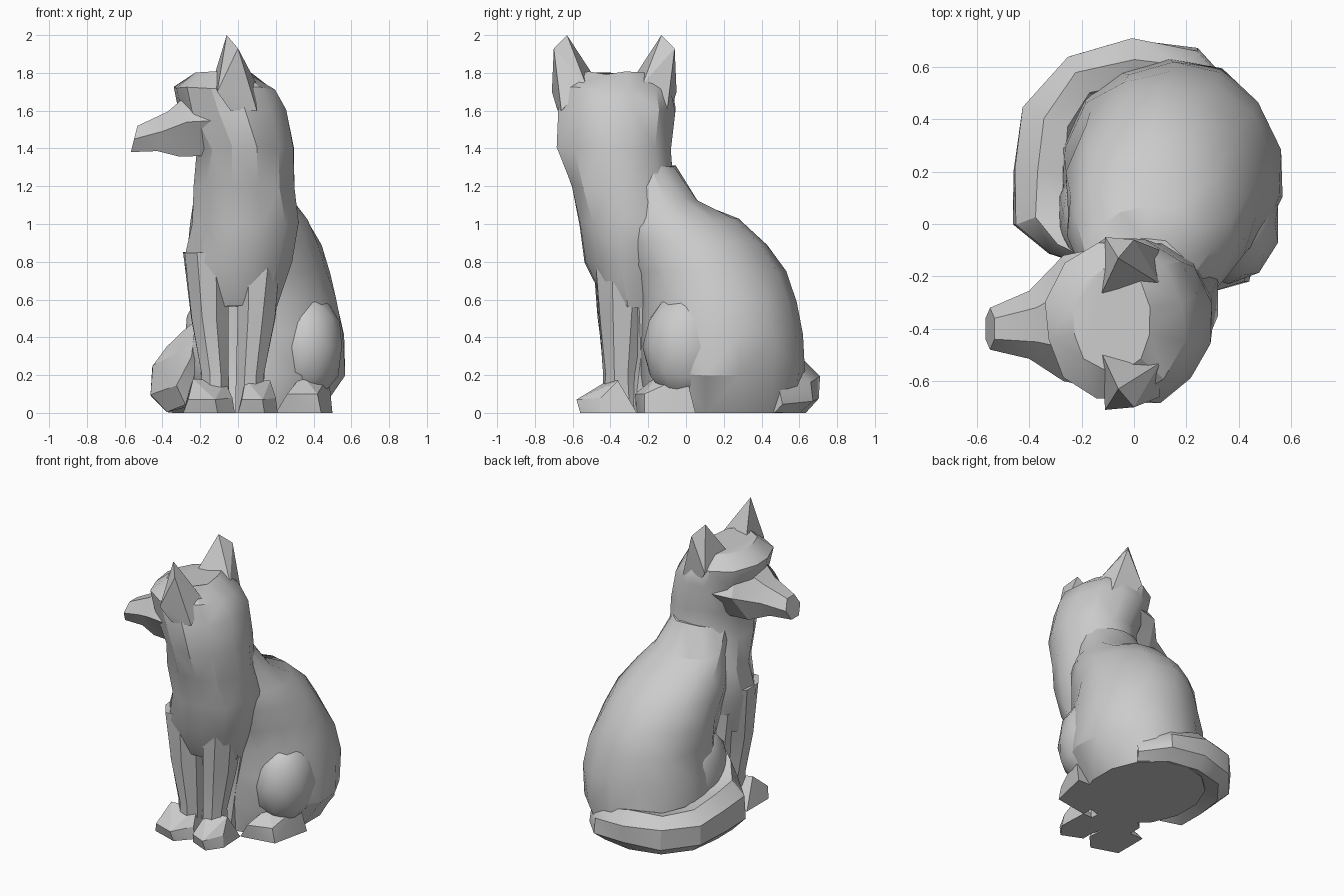
import bpy, bmesh, math, random
from mathutils import Vector

random.seed(4)
if "Cube" in bpy.data.objects:
    bpy.data.objects.remove(bpy.data.objects["Cube"])

grey = bpy.data.materials.new("plain grey")
grey.use_nodes = True
colour = (0.6, 0.6, 0.6, 1)
grey.diffuse_color = colour
grey.node_tree.nodes["Principled BSDF"].inputs["Base Color"].default_value = colour


def finish(name, bm, angle=32):
    bmesh.ops.recalc_face_normals(bm, faces=bm.faces)
    bmesh.ops.triangulate(bm, faces=[f for f in bm.faces if len(f.verts) == 4])
    mesh = bpy.data.meshes.new(name)
    bm.to_mesh(mesh)
    bm.free()
    mesh.materials.append(grey)
    ob = bpy.data.objects.new(name, mesh)
    bpy.context.collection.objects.link(ob)
    bpy.ops.object.select_all(action="DESELECT")
    ob.select_set(True)
    bpy.context.view_layer.objects.active = ob
    bpy.ops.object.shade_smooth_by_angle(angle=math.radians(angle))
    return ob


def loft(name, rings, sides, jitter=0.0, turn=0.5):
    """Skin elliptical rings given as centre, first axis, second axis."""
    bm = bmesh.new()
    loops = []
    for c, u, v in rings:
        loop = []
        for i in range(sides):
            a = 2 * math.pi * (i + turn) / sides
            p = Vector(c) + Vector(u) * math.cos(a) + Vector(v) * math.sin(a)
            if p.z > 0.01:
                p += Vector([random.uniform(-jitter, jitter) for _ in range(3)])
            p.z = max(p.z, 0)
            loop.append(bm.verts.new(p))
        loops.append(loop)
    for a, b in zip(loops, loops[1:]):
        for i in range(sides):
            j = (i + 1) % sides
            bm.faces.new((a[i], a[j], b[j], b[i]))
    bm.faces.new(loops[0])
    bm.faces.new(loops[-1])
    return finish(name, bm)


def column(name, rows, sides, jitter=0.0):
    """Stack of level rings: height, centre x, centre y, radius x, radius y."""
    return loft(name, [((x, y, z), (rx, 0, 0), (0, ry, 0))
                       for z, x, y, rx, ry in rows], sides, jitter)


def hull(name, points):
    bm = bmesh.new()
    for p in points:
        bm.verts.new(p)
    bmesh.ops.convex_hull(bm, input=bm.verts)
    return finish(name, bm, 20)


def ball(name, centre, radii):
    bm = bmesh.new()
    bmesh.ops.create_icosphere(bm, subdivisions=2, radius=1)
    for v in bm.verts:
        v.co = Vector([c + r * k for c, r, k in zip(centre, radii, v.co)])
        v.co.z = max(v.co.z, 0)
    return finish(name, bm)


# Seated rump and back
column("body", [(0, .08, .2, .36, .42), (.2, .14, .2, .43, .43),
                (.42, .15, .19, .42, .43), (.6, .14, .17, .39, .42),
                (.75, .11, .12, .38, .4), (.9, .09, .03, .35, .39),
                (1.02, .07, -.06, .3, .34), (1.12, .05, -.15, .25, .22),
                (1.3, .03, -.25, .2, .2)], 14, .012)

# Chest, neck and skull in one upright form
column("chest_and_head", [(.56, -.01, -.27, .22, .16), (.8, 0, -.29, .29, .26),
                          (1, .04, -.28, .3, .29), (1.2, .03, -.34, .27, .28),
                          (1.4, .04, -.38, .26, .31), (1.6, -.03, -.36, .29, .32),
                          (1.72, -.07, -.37, .27, .3),
                          (1.8, -.08, -.37, .15, .2)], 12, .01)

# Muzzle turned to the side
loft("muzzle", [((x, y, z), (0, w, 0), (.25 * h, 0, h)) for x, y, z, w, h in
                [(-.08, -.36, 1.55, .28, .22), (-.27, -.36, 1.54, .24, .21),
                 (-.4, -.385, 1.49, .13, .12), (-.55, -.4, 1.45, .08, .08)]], 6, 0, 0)

# Ears, mirrored across the middle of the head
for name, side in (("near_ear", -1), ("far_ear", 1)):
    hull(name, [(x, -.38 + side * y, z) for x, y, z in
                [(-.13, .1, 1.77), (.1, .15, 1.74), (-.06, .25, 2), (0, .32, 1.93),
                 (-.11, .33, 1.7), (.1, .28, 1.6), (-.04, .3, 1.6)]])

# Front legs and paws
for name, s, x in (("right_front", -1, -.12), ("left_front", 1, .06)):
    column(name + "_leg", [(0, x, -.34, .08, .11), (.2, x, -.34, .08, .1),
                           (.5, x + s * .035, -.34, .105, .13),
                           (.85, x + s * .05, -.33, .13, .17)], 8, .008)
    w = .13 if s < 0 else .1
    hull(name + "_paw", [(x + s * .04 + a * w, y, z) for a, y, z in
                         [(-1, -.26, 0), (1, -.26, 0), (1.1, -.46, 0), (-1, -.5, 0),
                          (.4, -.56, 0), (.3, -.58, .07), (-.8, -.53, .07),
                          (1, -.45, .08), (-.6, -.4, .18), (.7, -.36, .17)]])

# Filling behind the front legs
column("belly", [(0, -.03, -.22, .17, .14), (.3, -.01, -.2, .17, .1),
                 (.7, 0, -.2, .24, .14)], 8)

# Thighs and hind feet
ball("left_thigh", (.36, 0, .35), (.2, .23, .3))
ball("right_thigh", (-.16, .04, .35), (.13, .22, .31))
hull("left_hind_foot", [(.2, -.26, 0), (.44, -.22, 0), (.5, .05, 0), (.2, .05, 0),
                        (.26, -.27, .1), (.42, -.22, .1), (.34, -.15, .2),
                        (.48, 0, .2)])

# Tail wrapped along the ground with its tip rising by the flank
path = [(.36, .46, .08, .06, .08), (.2, .58, .11, .1, .12), (0, .61, .13, .11, .14),
        (-.2, .56, .13, .11, .14), (-.32, .4, .14, .12, .15),
        (-.35, .2, .16, .12, .16), (-.35, .03, .18, .12, .18),
        (-.27, -.07, .24, .08, .2), (-.22, -.11, .36, .03, .14)]
rings = []
for i, (x, y, z, w, h) in enumerate(path):
    a, b = path[max(i - 1, 0)], path[min(i + 1, len(path) - 1)]
    along = Vector((b[0] - a[0], b[1] - a[1], 0)).normalized()
    rings.append(((x, y, z), Vector((along.y, -along.x, 0)) * w, (0, 0, h)))
loft("tail", rings, 7, .01)
